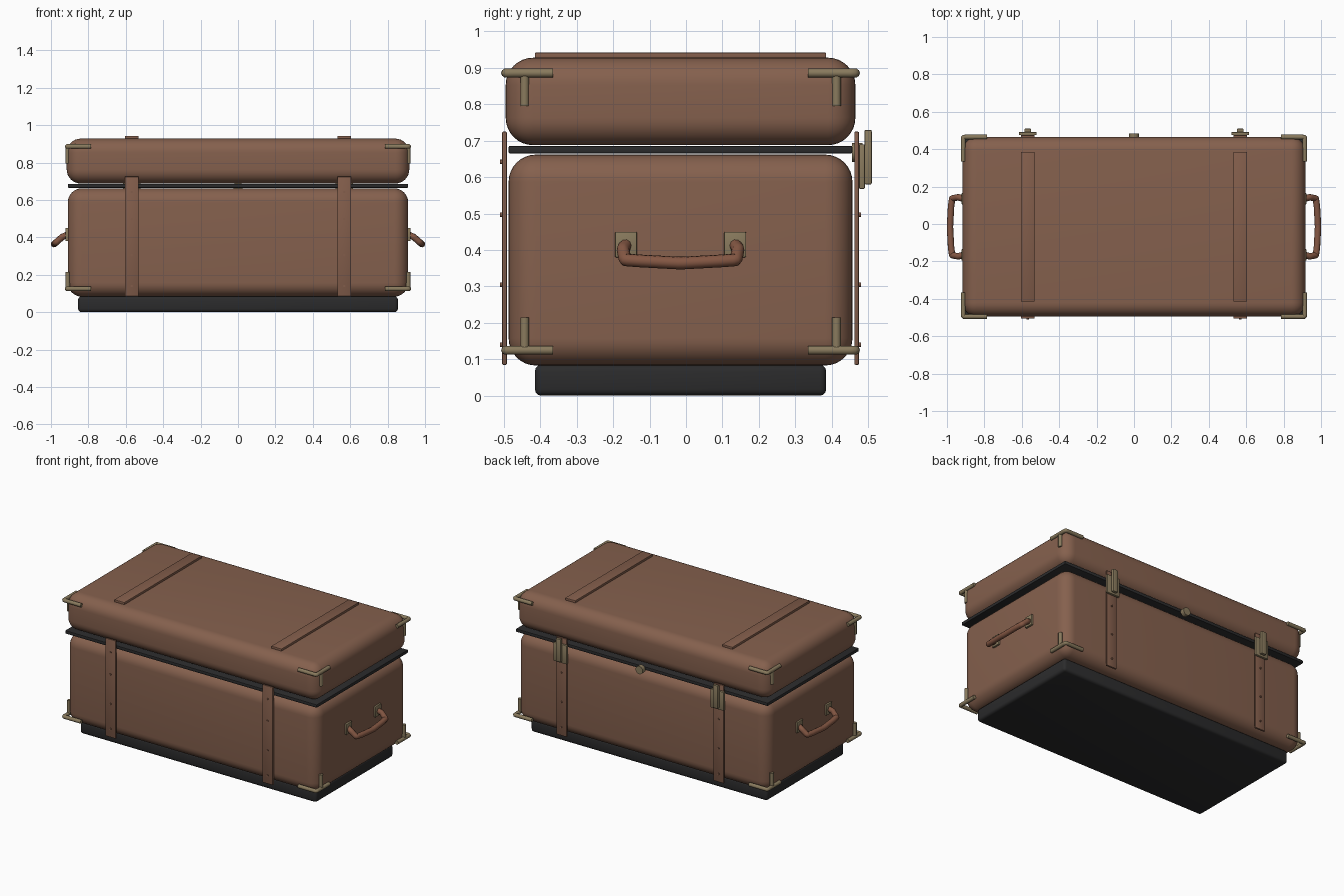
import bpy
from mathutils import Vector

cube = bpy.data.objects.get("Cube")
if cube:
    bpy.data.objects.remove(cube, do_unlink=True)

CY = -0.015  # depth centre of the case


def material(name, r, g, b):
    m = bpy.data.materials.new(name)
    m.use_nodes = True
    m.diffuse_color = (r, g, b, 1)
    m.node_tree.nodes["Principled BSDF"].inputs["Base Color"].default_value = (r, g, b, 1)
    return m


leather = material("brown leather", 0.235, 0.118, 0.075)
strap_tan = material("strap leather", 0.225, 0.11, 0.07)
handle_red = material("handle leather", 0.23, 0.095, 0.056)
brass = material("dull brass", 0.25, 0.195, 0.11)
black = material("black rubber", 0.024, 0.024, 0.025)


def finish(obj, name, mat):
    obj.name = name
    obj.data.materials.append(mat)
    bpy.ops.object.select_all(action='DESELECT')
    obj.select_set(True)
    bpy.context.view_layer.objects.active = obj


def box(name, mat, x, y, z, bevel=0.0, segments=3):
    """Box from (min, max) ranges, with rounded edges."""
    bpy.ops.mesh.primitive_cube_add(size=1)
    obj = bpy.context.object
    lo, hi = (Vector(p) for p in zip(x, y, z))
    for v in obj.data.vertices:
        v.co = (lo + hi) / 2 + v.co * (hi - lo)
    finish(obj, name, mat)
    if bevel:
        mod = obj.modifiers.new("rounding", 'BEVEL')
        mod.width, mod.segments = bevel, segments
        bpy.ops.object.modifier_apply(modifier=mod.name)
        bpy.ops.object.shade_smooth_by_angle(angle=0.6)
    return obj


def disc(name, mat, x, y, z, radius, depth, sides=12):
    """Disc facing along y."""
    bpy.ops.mesh.primitive_cylinder_add(vertices=sides, radius=radius, depth=depth,
                                        location=(x, y, z), rotation=(1.5708, 0, 0))
    finish(bpy.context.object, name, mat)
    bpy.ops.object.shade_smooth_by_angle(angle=0.6)


def tube(name, mat, points, radius, smooth=True):
    """Round bar along a path."""
    curve = bpy.data.curves.new(name, 'CURVE')
    curve.dimensions = '3D'
    curve.bevel_depth, curve.bevel_resolution = radius, 3
    curve.use_fill_caps = True
    curve.resolution_u = 8
    if smooth:
        spline = curve.splines.new('NURBS')
        spline.order_u = 3
        spline.use_endpoint_u = True
    else:
        spline = curve.splines.new('POLY')
    spline.points.add(len(points) - 1)
    for p, co in zip(spline.points, points):
        p.co = (*co, 1)
    obj = bpy.data.objects.new(name, curve)
    bpy.context.collection.objects.link(obj)
    finish(obj, name, mat)
    bpy.ops.object.convert(target='MESH')
    bpy.ops.object.shade_smooth_by_angle(angle=0.8)


# Base, body, seal and lid
box("base", black, (-0.855, 0.855), (CY - 0.4, CY + 0.4), (0, 0.085), 0.018)
box("body", leather, (-0.91, 0.91), (CY - 0.472, CY + 0.472), (0.083, 0.662), 0.075, 8)
box("seal", black, (-0.91, 0.91), (CY - 0.472, CY + 0.472), (0.665, 0.686), 0.004, 2)
box("lid", leather, (-0.916, 0.916), (CY - 0.48, CY + 0.48), (0.688, 0.928), 0.075, 8)

for sx, side in ((-1, "right"), (1, "left")):
    cx = sx * 0.568
    across = (cx - 0.037, cx + 0.037)

    # Straps with rivets
    box(side + "_top_strap", strap_tan, across, (CY - 0.4, CY + 0.4), (0.922, 0.942), 0.003, 2)
    for sy, end in ((-1, "front"), (1, "back")):
        faces = sorted((CY + sy * 0.477, CY + sy * 0.49))
        box(f"{side}_{end}_strap", strap_tan, across, faces, (0.085, 0.725), 0.003, 2)
        for z in (0.14, 0.305, 0.497, 0.642):
            disc(f"{side}_{end}_rivet", strap_tan, cx, CY + sy * 0.491, z, 0.006, 0.01)

    # Latch on the back strap
    box(side + "_latch_plate", brass, (cx - 0.048, cx + 0.048), (0.475, 0.491), (0.568, 0.69), 0.003, 2)
    box(side + "_latch_bar", brass, (cx - 0.018, cx + 0.018), (0.49, 0.51), (0.58, 0.73), 0.004, 2)

    # Carrying handle with its plates
    for sy in (-1, 1):
        y = CY + sy * 0.15
        box(side + "_handle_plate", brass, sorted((sx * 0.905, sx * 0.922)),
            (y - 0.03, y + 0.03), (0.38, 0.45), 0.003, 2)
    half = [(0.91, 0.15, 0.415), (0.94, 0.158, 0.402), (0.972, 0.152, 0.373), (0.978, 0.11, 0.37)]
    path = half + [(0.984, 0, 0.364)] + [(x, -y, z) for x, y, z in reversed(half)]
    tube(side + "_handle", handle_red, [(sx * x, CY + y, z) for x, y, z in path], 0.0175)

    # Corner guards: a bar around each corner with a leg at its middle
    for sy in (-1, 1):
        for level, z, leg in (("lid", 0.886, -0.09), ("body", 0.125, 0.09)):
            guard = [(0.785, 0.48), (0.85, 0.48), (0.913, 0.48), (0.913, 0.417), (0.913, 0.35)]
            tube(f"{level}_corner_guard", brass,
                 [(sx * x, CY + sy * y, z) for x, y in guard], 0.0125)
            foot = (sx * 0.91, CY + sy * 0.428)
            tube(f"{level}_corner_leg", brass, [(*foot, z), (*foot, z + leg)], 0.0125, False)

# Round lock in the middle of the back
disc("lock", brass, 0, 0.47, 0.668, 0.026, 0.028, 24)
